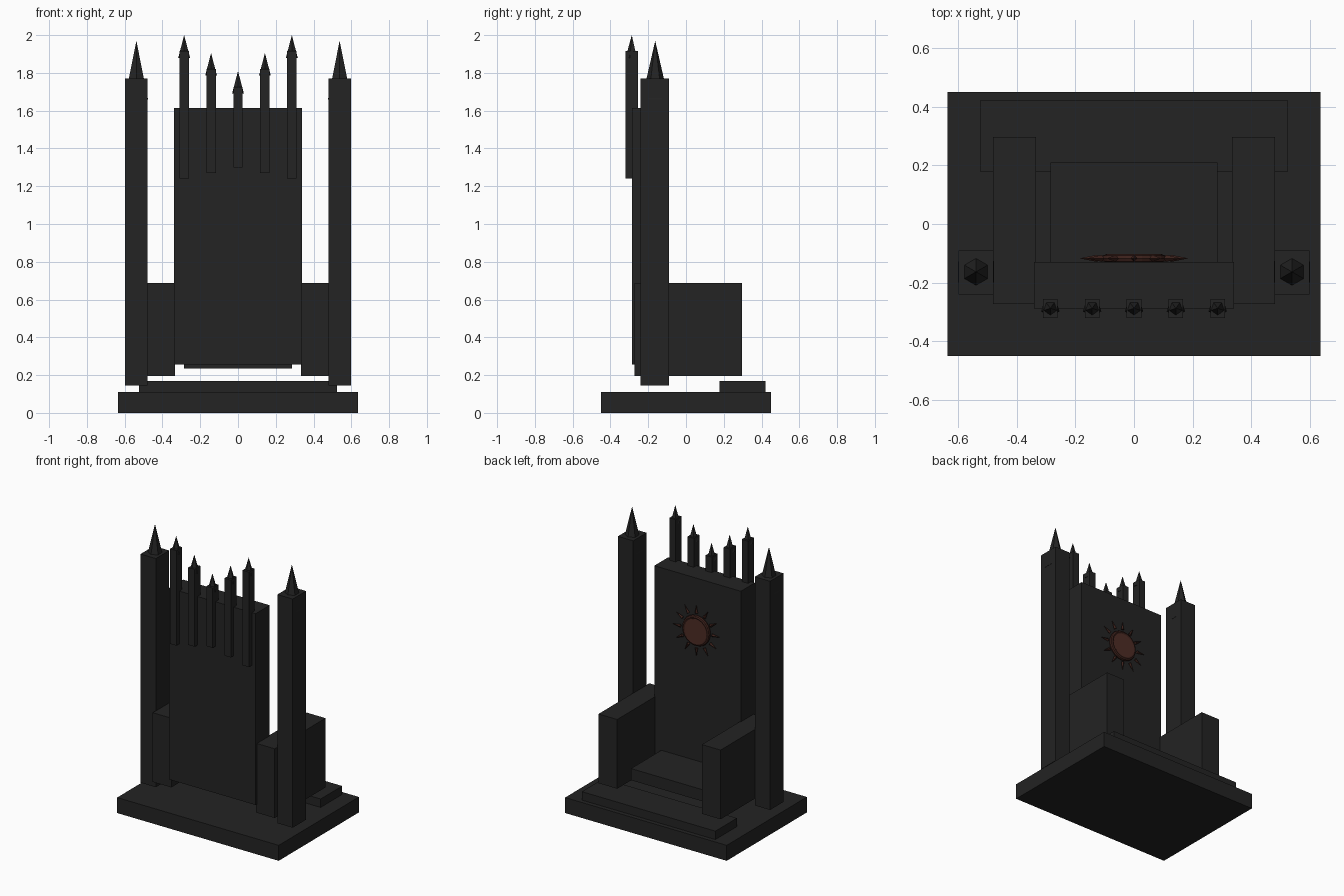
import bpy, math
from mathutils import Vector

if "Cube" in bpy.data.objects:
    bpy.data.objects.remove(bpy.data.objects["Cube"])


def material(name, rgb):
    m = bpy.data.materials.new(name)
    m.diffuse_color = (*rgb, 1)
    m.use_nodes = True
    m.node_tree.nodes["Principled BSDF"].inputs["Base Color"].default_value = m.diffuse_color
    return m


STONE = material("black stone", (0.017, 0.017, 0.017))
COPPER = material("dark copper", (0.075, 0.025, 0.018))
RUST = material("deep rust", (0.045, 0.015, 0.011))


def finish(name, mat):
    o = bpy.context.object
    o.name = name
    o.data.materials.append(mat)
    return o


def box(name, x0, x1, y0, y1, z0, z1):
    bpy.ops.mesh.primitive_cube_add(size=1, location=((x0 + x1) / 2, (y0 + y1) / 2, (z0 + z1) / 2))
    bpy.context.object.scale = (x1 - x0, y1 - y0, z1 - z0)
    return finish(name, STONE)


def spike(name, x, y, z0, z1, r, sides):
    bpy.ops.mesh.primitive_cone_add(vertices=sides, radius1=r, radius2=0, depth=z1 - z0,
                                    location=(x, y, (z0 + z1) / 2), rotation=(0, 0, math.pi))
    return finish(name, STONE)


# Plinth, step, seat and backrest
box("plinth", -0.635, 0.635, -0.45, 0.45, 0, 0.11)
box("front_step", -0.525, 0.525, 0.178, 0.42, 0.11, 0.17)
box("seat", -0.285, 0.285, -0.21, 0.21, 0.235, 0.318)
box("backrest", -0.34, 0.34, -0.287, -0.13, 0.255, 1.615)

# Armrests and side pillars with pointed caps
for side, s in (("left", -1), ("right", 1)):
    def pair(a, b):
        return sorted((s * a, s * b))
    box(side + "_armrest", *pair(0.333, 0.48), -0.273, 0.297, 0.195, 0.687)
    box(side + "_pillar", *pair(0.478, 0.598), -0.24, -0.09, 0.145, 1.77)
    spike(side + "_pillar_cap", s * 0.538, -0.163, 1.66, 1.97, 0.071, 6)

# Crest of five spires on the rear of the backrest
for i in range(-2, 3):
    x, k = i * 0.1425, abs(i)
    tip = 1.81 + 0.095 * k
    box("crest_bar", x - 0.025, x + 0.025, -0.32, -0.255, 1.30 - 0.03 * k, tip - 0.085)
    spike("crest_point", x, -0.287, tip - 0.12, tip, 0.033, 5)

# Sun emblem on the seat side of the backrest
centre = Vector((0, -0.117, 1.25))
bpy.ops.mesh.primitive_cylinder_add(vertices=24, radius=0.085, depth=0.02, location=centre,
                                    rotation=(math.pi / 2, 0, 0))
finish("sun_disc", COPPER)
bpy.ops.mesh.primitive_torus_add(major_radius=0.095, minor_radius=0.014, major_segments=24,
                                 minor_segments=8, location=centre, rotation=(math.pi / 2, 0, 0))
finish("sun_ring", RUST)
for i in range(12):
    a = i * math.tau / 12
    d = Vector((math.sin(a), 0, math.cos(a)))
    bpy.ops.mesh.primitive_cone_add(vertices=4, radius1=0.012, radius2=0, depth=0.06,
                                    location=centre + d * 0.155, rotation=(0, a, 0))
    finish("sun_ray", RUST)
